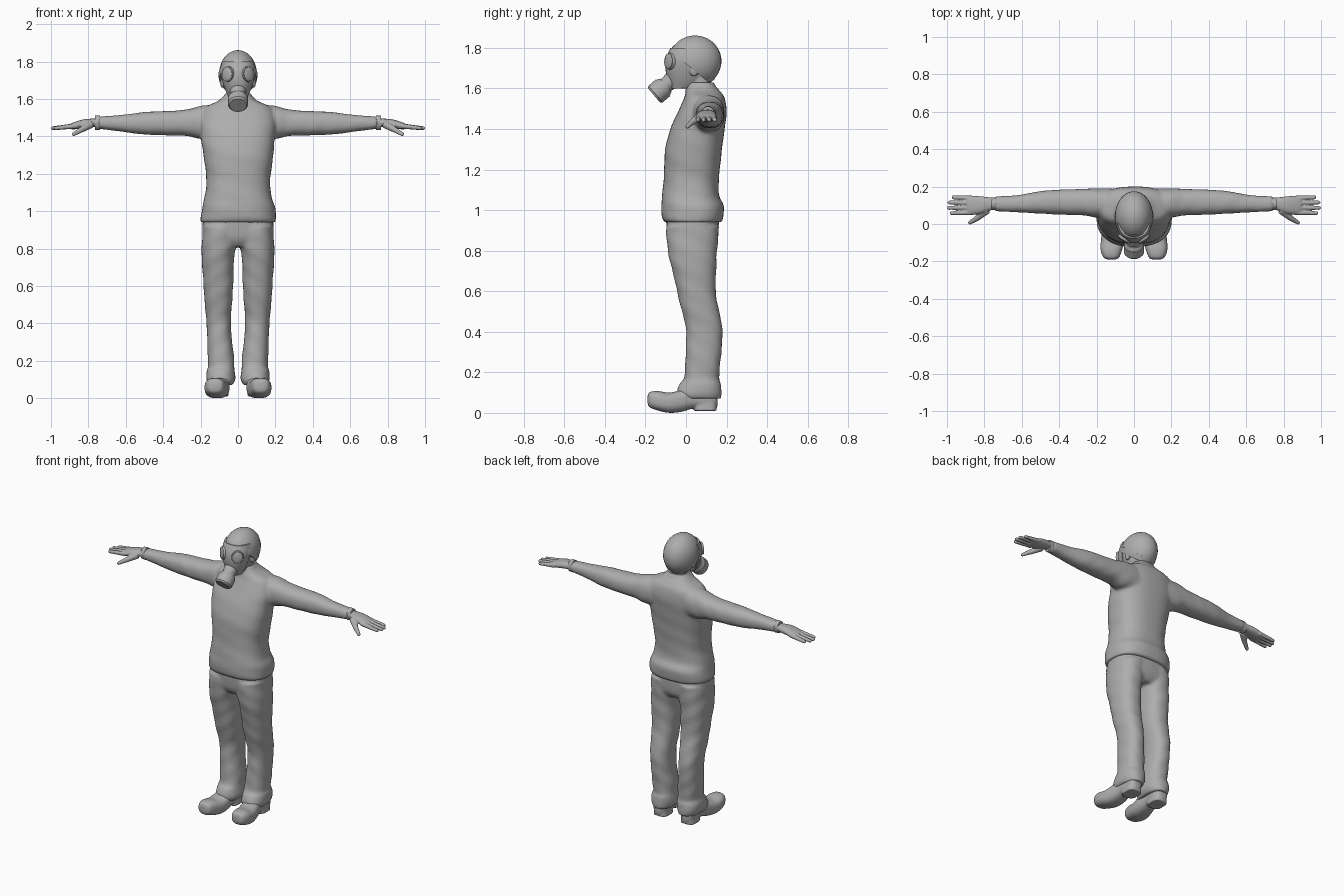
import bpy, bmesh, math
from mathutils import Vector, Matrix

if "Cube" in bpy.data.objects:
    bpy.data.objects.remove(bpy.data.objects["Cube"], do_unlink=True)

GREY = bpy.data.materials.new("plain_grey")
GREY.use_nodes = True
GREY.diffuse_color = (0.42, 0.42, 0.42, 1)
GREY.node_tree.nodes["Principled BSDF"].inputs["Base Color"].default_value = (0.42, 0.42, 0.42, 1)


def finish(name, bm, fuse=0, rounds=3):
    """Turn a bmesh into an object; fuse > 0 melts overlapping shapes together."""
    bmesh.ops.recalc_face_normals(bm, faces=bm.faces)
    mesh = bpy.data.meshes.new(name)
    bm.to_mesh(mesh)
    bm.free()
    ob = bpy.data.objects.new(name, mesh)
    bpy.context.collection.objects.link(ob)
    mesh.materials.append(GREY)
    bpy.ops.object.select_all(action='DESELECT')
    ob.select_set(True)
    bpy.context.view_layer.objects.active = ob
    bpy.ops.object.shade_smooth_by_angle(angle=math.radians(40))
    if fuse:
        remesh = ob.modifiers.new("fuse", 'REMESH')
        remesh.mode, remesh.voxel_size, remesh.use_smooth_shade = 'VOXEL', fuse, True
        soft = ob.modifiers.new("soften", 'SMOOTH')
        soft.factor, soft.iterations = 0.5, rounds
    return ob


def spline(a, b, c, d, t):
    return tuple(0.5 * (2 * q + (r - p) * t + (2 * p - 5 * q + 4 * r - s) * t * t
                 + (3 * q - p - 3 * r + s) * t ** 3) for p, q, r, s in zip(a, b, c, d))


def loft(bm, axis, rows, side=1, power=2.3, fold=0, n=32, steps=5):
    """Skin through rows of (position, min u, max u, min v, max v); side=-1 mirrors x."""
    fine = []
    last = len(rows) - 1
    for i in range(last):
        for k in range(steps):
            fine.append(spline(rows[max(i - 1, 0)], rows[i], rows[i + 1],
                               rows[min(i + 2, last)], k / steps))
    fine.append(rows[-1])
    rings = []
    for p, u0, u1, v0, v1 in fine:
        ring = []
        for j in range(n):
            a = math.tau * j / n
            c, s = math.cos(a), math.sin(a)
            w = 1 + fold * math.sin(2 * a + p * 42) * math.sin(a + p * 17)
            u = (u0 + u1) / 2 + (u1 - u0) / 2 * w * math.copysign(abs(c) ** (2 / power), c)
            v = (v0 + v1) / 2 + (v1 - v0) / 2 * w * math.copysign(abs(s) ** (2 / power), s)
            x, y, z = {'X': (p, u, v), 'Y': (u, p, v), 'Z': (u, v, p)}[axis]
            ring.append(bm.verts.new((x * side, y, z)))
        rings.append(ring)
    for lo, hi in zip(rings, rings[1:]):
        for j in range(n):
            bm.faces.new((lo[j], lo[(j + 1) % n], hi[(j + 1) % n], hi[j]))
    bm.faces.new(rings[0])
    bm.faces.new(rings[-1])


def ball(bm, centre, size, turn=Matrix()):
    bmesh.ops.create_uvsphere(bm, u_segments=32, v_segments=20, radius=1,
                              matrix=Matrix.Translation(centre) @ turn @ Matrix.Diagonal((*size, 1)))


def rod(bm, start, end, r1, r2, squash=1):
    start, end = Vector(start), Vector(end)
    d = end - start
    turn = d.to_track_quat('Z', 'Y').to_matrix().to_4x4()
    bmesh.ops.create_cone(bm, cap_ends=True, segments=32, radius1=r1, radius2=r2, depth=d.length,
                          matrix=Matrix.Translation((start + end) / 2) @ turn
                          @ Matrix.Diagonal((squash, 1, 1, 1)))


# Sweater: torso and sleeves melted together
bm = bmesh.new()
loft(bm, 'Z', [(.94, -.197, .2, -.105, .172), (.96, -.2, .203, -.118, .182),
               (1.02, -.192, .197, -.122, .187), (1.07, -.18, .182, -.117, .165),
               (1.16, -.168, .172, -.11, .162), (1.3, -.185, .188, -.102, .178),
               (1.42, -.2, .2, -.07, .193), (1.5, -.2, .2, -.032, .2),
               (1.555, -.175, .175, -.008, .19), (1.59, -.105, .105, .0, .165),
               (1.625, -.068, .068, .012, .135)], power=2.5, fold=.012, n=48)
for s in (-1, 1):
    loft(bm, 'X', [(.1, .03, .19, 1.38, 1.57), (.2, .035, .19, 1.385, 1.562),
                   (.27, .045, .187, 1.402, 1.545), (.38, .05, .185, 1.405, 1.535),
                   (.5, .055, .175, 1.41, 1.53), (.62, .063, .155, 1.425, 1.515),
                   (.745, .068, .147, 1.44, 1.505)], side=s, fold=.02)
finish("sweater", bm, .009)

# Trousers: hips and two legs with loose folded cuffs
bm = bmesh.new()
loft(bm, 'Z', [(.81, -.16, .16, -.06, .13), (.86, -.188, .188, -.09, .158),
               (.98, -.188, .188, -.1, .162)], power=2.6)
for s in (-1, 1):
    loft(bm, 'Z', [(.07, .03, .158, -.035, .172), (.1, .016, .17, -.045, .176),
                   (.145, .018, .168, -.03, .172), (.17, .02, .16, -.012, .162),
                   (.24, .022, .162, -.004, .168), (.32, .034, .165, .0, .178),
                   (.42, .038, .17, -.002, .178), (.52, .03, .178, -.025, .16),
                   (.62, .026, .186, -.048, .146), (.75, .02, .193, -.08, .15),
                   (.86, .0, .193, -.095, .16), (.92, .0, .19, -.1, .16)],
         side=s, fold=.028)
finish("trousers", bm, .009)

# Shoes: rounded upper with a heel block
for s, label in ((-1, "right"), (1, "left")):
    bm = bmesh.new()
    loft(bm, 'Y', [(-.19, .1, .138, .05, .08), (-.18, .08, .162, .028, .102),
                   (-.14, .064, .178, .012, .108), (-.08, .05, .176, .0, .1),
                   (-.02, .045, .164, .006, .115), (.04, .05, .152, .022, .13),
                   (.1, .05, .148, .02, .13), (.14, .06, .14, .02, .12),
                   (.155, .08, .12, .03, .1)], side=s, power=2.6)
    loft(bm, 'Z', [(.01, .05, .148, .04, .15), (.05, .055, .145, .04, .152)], side=s, power=3.2)
    finish(label + "_shoe", bm, .006, 2)

# Hands: palm, four fingers, thumb, and a cuff at the wrist
for s, label in ((-1, "right"), (1, "left")):
    bm = bmesh.new()
    loft(bm, 'X', [(.73, .077, .14, 1.45, 1.497), (.77, .072, .142, 1.45, 1.495),
                   (.82, .055, .148, 1.444, 1.492), (.87, .05, .15, 1.438, 1.478),
                   (.895, .054, .146, 1.438, 1.468)], side=s)
    for y, y_tip, tip in ((.062, .058, .975), (.088, .086, .99), (.113, .115, .987), (.137, .143, .965)):
        rod(bm, (s * .86, y, 1.457), (s * tip, y_tip, 1.444), .0145, .01)
        ball(bm, (s * tip, y_tip, 1.444), (.01, .01, .01))
    rod(bm, (s * .785, .075, 1.465), (s * .84, .03, 1.434), .021, .015)
    rod(bm, (s * .835, .033, 1.437), (s * .878, .007, 1.412), .015, .01)
    ball(bm, (s * .838, .032, 1.435), (.015, .015, .015))
    ball(bm, (s * .878, .007, 1.412), (.01, .01, .01))
    finish(label + "_hand", bm, .004, 2)
    bm = bmesh.new()
    rod(bm, (s * .738, .108, 1.473), (s * .765, .108, 1.473), .04, .038, .84)
    finish(label + "_cuff", bm)

# Head and neck
HEAD = [(1.6, -.04, .04, -.07, .04), (1.645, -.062, .062, -.085, .09),
        (1.7, -.08, .08, -.096, .12), (1.75, -.088, .088, -.093, .15),
        (1.8, -.082, .082, -.07, .14)]
bm = bmesh.new()
loft(bm, 'Z', HEAD)
loft(bm, 'Z', [(1.56, -.065, .065, .015, .14), (1.62, -.056, .056, .018, .125),
               (1.7, -.056, .056, .005, .12)])
for s in (-1, 1):
    ball(bm, (s * .084, .04, 1.69), (.012, .022, .032))
finish("head", bm, .006, 2)

# Collar ring around the neck
bm = bmesh.new()
loft(bm, 'Z', [(1.585, -.083, .083, -.004, .155), (1.61, -.08, .08, .002, .148),
               (1.63, -.066, .066, .012, .135)])
finish("collar", bm)

# Knitted cap: domed shell cut on a slanted plane, with a rolled brim
SLANT = Vector((0, -.16, -.2)).normalized()
bm = bmesh.new()
ball(bm, (0, .045, 1.735), (.101, .13, .126))
bmesh.ops.bisect_plane(bm, geom=bm.verts[:] + bm.edges[:] + bm.faces[:],
                       plane_co=(0, .02, 1.705), plane_no=SLANT, clear_outer=True)
rim = [e for e in bm.edges if e.is_boundary]
bmesh.ops.contextual_create(bm, geom=rim)
finish("cap", bm)
bm = bmesh.new()
ball(bm, (0, .045, 1.735), (.105, .134, .128))
for point, normal in (((0, .02, 1.705), SLANT), ((0, .035, 1.735), -SLANT)):
    bmesh.ops.bisect_plane(bm, geom=bm.verts[:] + bm.edges[:] + bm.faces[:],
                           plane_co=point, plane_no=normal, clear_outer=True)
    bmesh.ops.contextual_create(bm, geom=[e for e in bm.edges if e.is_boundary])
finish("cap_brim", bm)

# Face mask: thin shell over the front of the head
bm = bmesh.new()
loft(bm, 'Z', [(z, a - .006, b + .006, c - .006, d) for z, a, b, c, d in HEAD])
bmesh.ops.bisect_plane(bm, geom=bm.verts[:] + bm.edges[:] + bm.faces[:],
                       plane_co=(0, -.01, 1.7), plane_no=(0, 1, -.15), clear_outer=True)
bmesh.ops.contextual_create(bm, geom=[e for e in bm.edges if e.is_boundary])
finish("face_mask", bm)

# Eyepieces: oval rims with slightly domed lenses
for s, label in ((-1, "right"), (1, "left")):
    out = Vector((s * .58, -.81, .05)).normalized()
    base = Vector((s * .052, -.079, 1.733))
    bm = bmesh.new()
    rod(bm, base - out * .02, base + out * .01, .045, .04, .88)
    finish(label + "_eyepiece_rim", bm)
    bm = bmesh.new()
    turn = out.to_track_quat('Z', 'Y').to_matrix().to_4x4()
    ball(bm, base + out * .008, (.03, .036, .008), turn)
    finish(label + "_lens", bm)

# Breathing canister: neck, flared drum and end plate along one slanted axis
AXIS = Vector((0, -.76, -.65))
START = Vector((0, -.065, 1.645))
bm = bmesh.new()
for a, b, r1, r2 in ((-.02, .06, .046, .036), (.045, .065, .043, .052),
                     (.065, .112, .054, .054), (.112, .122, .054, .046)):
    rod(bm, START + AXIS * a, START + AXIS * b, r1, r2)
finish("mask_canister", bm)
